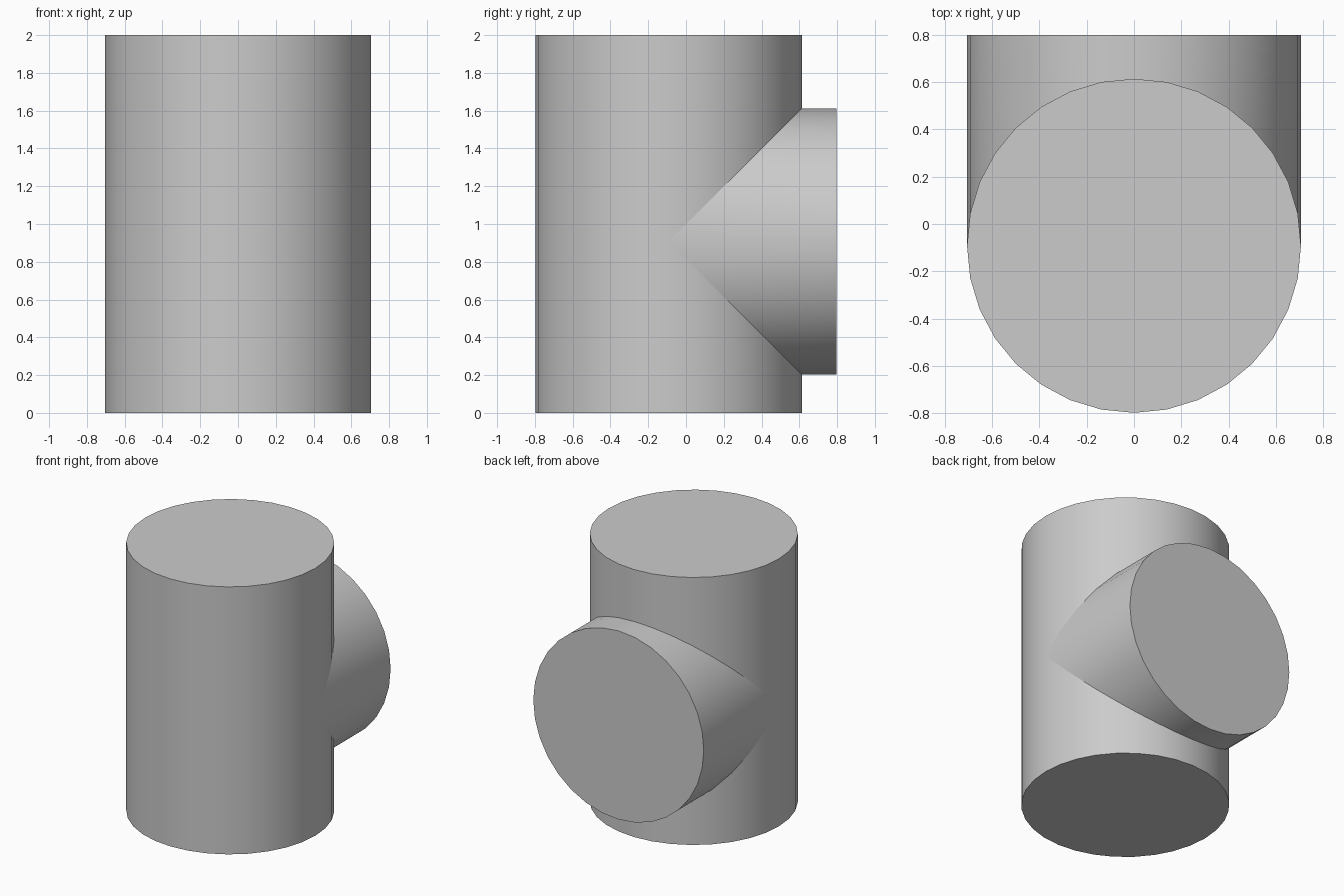
import bpy
import bmesh
import math
from mathutils import Matrix

RADIUS = 0.705
SIDES = 32
AXIS_Y = -0.092      # vertical axis of the main pipe
BRANCH_Z = 0.907     # height of the branch axis
BACK_Y = 0.797       # outer face of the branch

cube = bpy.data.objects.get("Cube")
if cube:
    bpy.data.objects.remove(cube, do_unlink=True)

grey = bpy.data.materials.new("plain_grey")
grey.use_nodes = True
colour = (0.6, 0.6, 0.6, 1.0)
grey.diffuse_color = colour
grey.node_tree.nodes["Principled BSDF"].inputs["Base Color"].default_value = colour


def make_cylinder(name, length, matrix, mitre=False):
    """Capped cylinder along local z from 0 to length, with a vertex at local +y."""
    bm = bmesh.new()
    bmesh.ops.create_cone(bm, cap_ends=True, segments=SIDES, radius1=RADIUS,
                          radius2=RADIUS, depth=length,
                          matrix=Matrix.Translation((0, 0, length / 2)))
    if mitre:
        # Open the inner end and cut it to the saddle of two equal pipes
        inner = [v for v in bm.verts if v.co.z < length / 2]
        caps = [f for f in bm.faces if all(v in inner for v in f.verts)]
        bmesh.ops.delete(bm, geom=caps, context="FACES_ONLY")
        for v in inner:
            v.co.z = abs(v.co.y)
    bmesh.ops.transform(bm, matrix=matrix, verts=bm.verts)
    bmesh.ops.recalc_face_normals(bm, faces=bm.faces)
    mesh = bpy.data.meshes.new(name)
    bm.to_mesh(mesh)
    bm.free()
    mesh.materials.append(grey)
    obj = bpy.data.objects.new(name, mesh)
    bpy.context.collection.objects.link(obj)
    bpy.ops.object.select_all(action="DESELECT")
    obj.select_set(True)
    bpy.context.view_layer.objects.active = obj
    bpy.ops.object.shade_smooth_by_angle(angle=math.radians(30))
    return obj


# Upright main cylinder
make_cylinder("main_cylinder", 2.0, Matrix.Translation((0, AXIS_Y, 0)))

# Branch cylinder running to the back, mitred onto the main one
make_cylinder("branch_cylinder", BACK_Y - AXIS_Y,
              Matrix.Translation((0, AXIS_Y, BRANCH_Z)) @ Matrix.Rotation(-math.pi / 2, 4, "X"),
              mitre=True)
